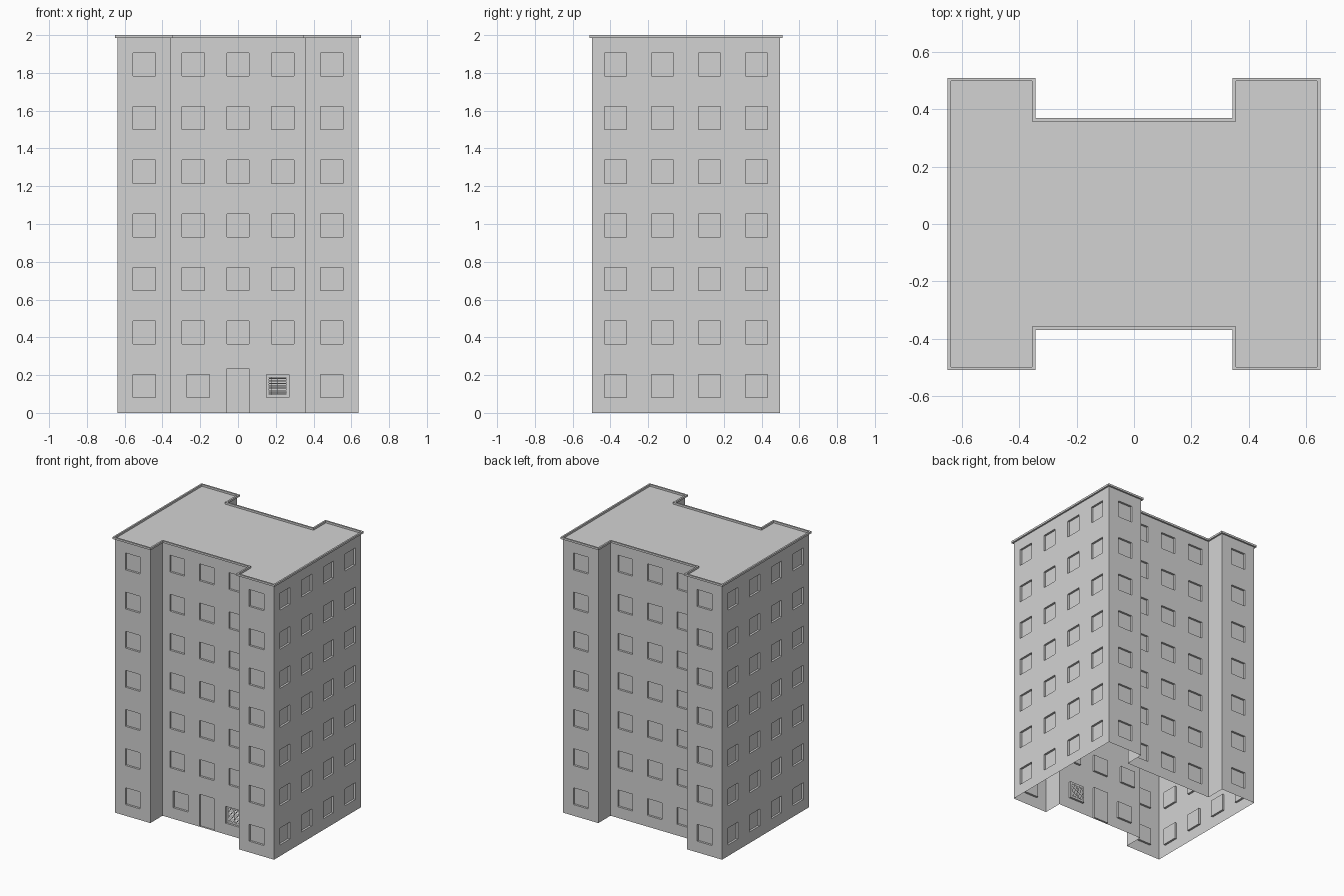
import bpy, bmesh, math
from mathutils import Vector

cube = bpy.data.objects.get("Cube")
if cube:
    bpy.data.objects.remove(cube, do_unlink=True)

# Overall sizes
WX, WY = 0.638, 0.498        # wing extents
NX, NY = 0.355, 0.358        # recessed centre extents
TOP, EAVE = 2.0, 1.986
FLOORS = 7
STOREY = EAVE / FLOORS
WIN_W, WIN_H, RECESS = 0.118, 0.122, 0.015
OVERHANG = 0.012
VENT_X, VENT = 0.21, 0.09

plaster = bpy.data.materials.new("light_grey_plaster")
plaster.use_nodes = True
colour = (0.65, 0.65, 0.65, 1)
plaster.diffuse_color = colour
plaster.node_tree.nodes["Principled BSDF"].inputs["Base Color"].default_value = colour


def finish(bm, name):
    bmesh.ops.remove_doubles(bm, verts=bm.verts, dist=1e-5)
    mesh = bpy.data.meshes.new(name)
    bm.to_mesh(mesh)
    bm.free()
    mesh.materials.append(plaster)
    obj = bpy.data.objects.new(name, mesh)
    bpy.context.collection.objects.link(obj)
    return obj


def face(bm, points):
    return bm.faces.new([bm.verts.new(p) for p in points])


def storey_panel(bm, start, end, z0, openings):
    """One storey of a wall; openings are (centre, sill, head, has_pane)."""
    along = (end - start).normalized()
    outward = Vector((along.y, -along.x, 0))
    length = (end - start).length

    def at(u, v, d=0.0):
        return start + along * u - outward * d + Vector((0, 0, z0 + v))

    def rect(u0, u1, v0, v1, d=0.0):
        if u1 - u0 > 1e-5 and v1 - v0 > 1e-5:
            face(bm, [at(u0, v0, d), at(u1, v0, d), at(u1, v1, d), at(u0, v1, d)])

    edge = 0.0
    for centre, sill, head, has_pane in openings:
        u0, u1 = centre - WIN_W / 2, centre + WIN_W / 2
        rect(edge, u0, 0, STOREY)
        rect(u0, u1, 0, sill)
        rect(u0, u1, head, STOREY)
        # jambs, sill and head of the recess
        corners = [(u0, sill), (u1, sill), (u1, head), (u0, head)]
        for a, b in zip(corners, corners[1:] + corners[:1]):
            face(bm, [at(*a), at(*b), at(*b, RECESS), at(*a, RECESS)])
        if has_pane:
            rect(u0, u1, sill, head, RECESS)
        else:
            # border around the open vent
            mid, h = (sill + head) / 2, VENT / 2
            rect(u0, centre - h, sill, head, RECESS)
            rect(centre + h, u1, sill, head, RECESS)
            rect(centre - h, centre + h, sill, mid - h, RECESS)
            rect(centre - h, centre + h, mid + h, head, RECESS)
        edge = u1
    rect(edge, length, 0, STOREY)


# Footprint, counter-clockwise, starting at the front of one wing
quarter = [(-WX, -WY), (-NX, -WY), (-NX, -NY), (NX, -NY), (NX, -WY), (WX, -WY)]
outline = [Vector((x, y, 0)) for x, y in quarter + [(-x, -y) for x, y in quarter]]
count = len(outline)

# Walls with recessed windows
sill, head = (STOREY - WIN_H) / 2, (STOREY + WIN_H) / 2
wing = WX - NX
layouts = {0: [wing / 2], 2: [NX - 0.237, NX, NX + 0.237], 4: [wing / 2],
           5: [WY + s * WY / 4 for s in (-3, -1, 1, 3)]}
bm = bmesh.new()
for i in range(count):
    for floor in range(FLOORS):
        openings = [(u, sill, head, True) for u in layouts.get(i % 6, [])]
        if i == 2 and floor == 0:
            # entrance door between a window and the vent
            openings = [(NX - VENT_X, sill, head, True), (NX, 0.0, 0.235, True),
                        (NX + VENT_X, sill, head, False)]
        storey_panel(bm, outline[i], outline[(i + 1) % count], floor * STOREY, openings)
finish(bm, "walls")


# Roof deck and its overhanging rim
def normal(i):
    d = (outline[(i + 1) % count] - outline[i % count]).normalized()
    return Vector((d.y, -d.x, 0))


outer = [p + (normal(i) + normal(i - 1)) * OVERHANG for i, p in enumerate(outline)]
low, high = Vector((0, 0, EAVE)), Vector((0, 0, TOP))

bm = bmesh.new()
face(bm, [p + low for p in outline])
finish(bm, "roof_deck")

bm = bmesh.new()
section = [(outline, low), (outer, low), (outer, high), (outline, high)]
for i in range(count):
    j = (i + 1) % count
    for k in range(4):
        (ra, za), (rb, zb) = section[k], section[(k + 1) % 4]
        face(bm, [ra[i] + za, ra[j] + za, rb[j] + zb, rb[i] + zb])
bmesh.ops.remove_doubles(bm, verts=bm.verts, dist=1e-5)
bmesh.ops.recalc_face_normals(bm, faces=bm.faces)
finish(bm, "roof_rim")


# Vent grille of thin rods
def rod(bm, centre, axis, length, radius):
    made = bmesh.ops.create_cone(bm, cap_ends=True, segments=6, radius1=radius,
                                 radius2=radius, depth=length)["verts"]
    turn = Vector((0, 0, 1)).rotation_difference(axis).to_matrix()
    bmesh.ops.rotate(bm, verts=made, matrix=turn)
    bmesh.ops.translate(bm, verts=made, vec=centre)


bm = bmesh.new()
vent_y = -NY + RECESS
RODS = 10
for i in range(RODS):
    z = STOREY / 2 + VENT * ((i + 0.5) / RODS - 0.5)
    rod(bm, Vector((VENT_X, vent_y, z)), Vector((1, 0, 0)), VENT + 0.004, 0.0022)
rod(bm, Vector((VENT_X, vent_y, STOREY / 2)), Vector((0, 0, 1)), VENT, 0.0022)
finish(bm, "vent_grille")
